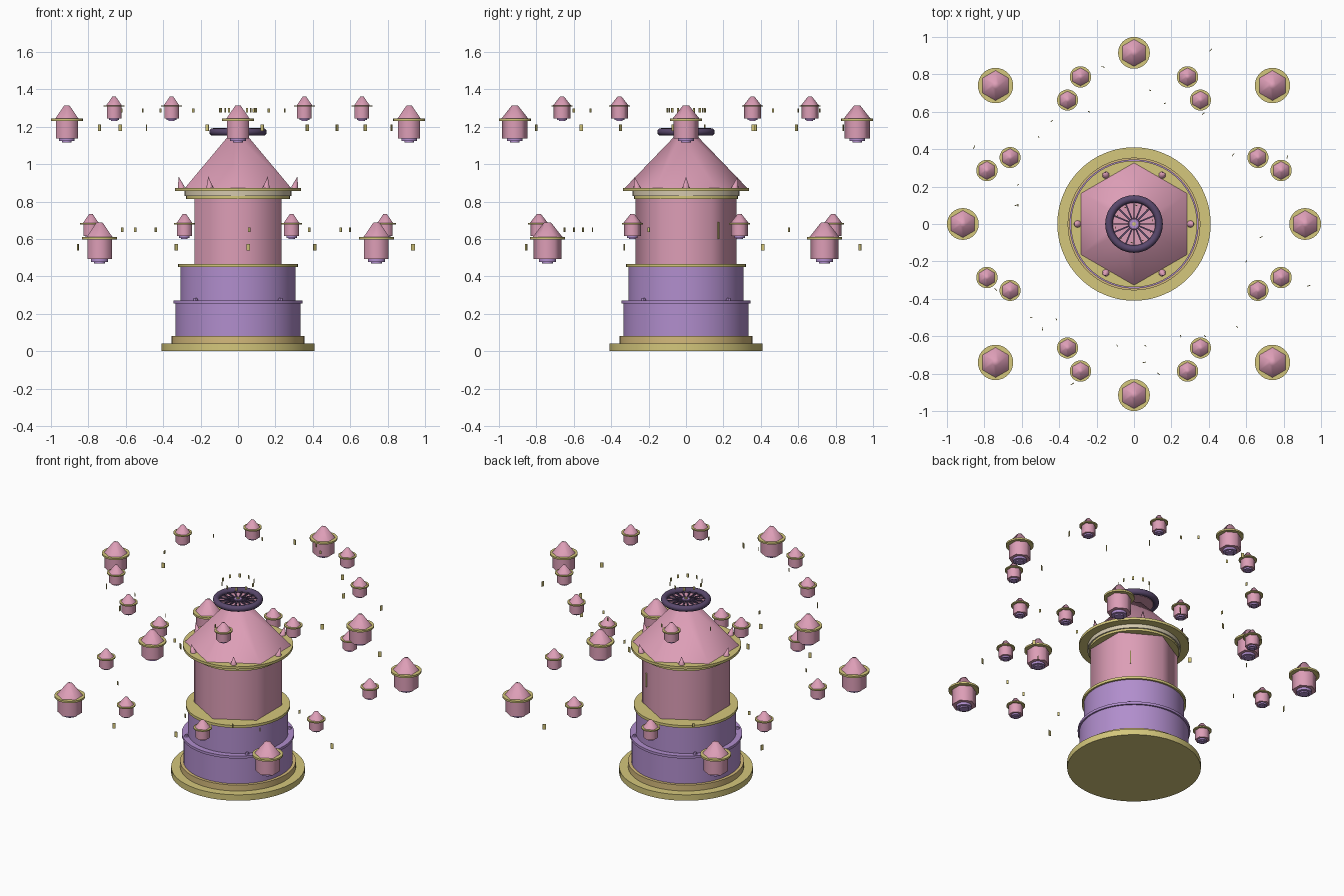
import bpy, math, random
from mathutils import Vector

if "Cube" in bpy.data.objects:
    bpy.data.objects.remove(bpy.data.objects["Cube"])

random.seed(4)


def material(name, rgb):
    m = bpy.data.materials.new(name)
    m.diffuse_color = (*rgb, 1)
    m.use_nodes = True
    m.node_tree.nodes["Principled BSDF"].inputs["Base Color"].default_value = m.diffuse_color
    return m


PINK = material("pink", (0.72, 0.34, 0.47))
PURPLE = material("purple", (0.44, 0.27, 0.61))
GOLD = material("gold", (0.66, 0.57, 0.20))
TAN = material("tan", (0.66, 0.49, 0.20))
CREAM = material("cream", (0.66, 0.58, 0.42))
DARK = material("dark violet", (0.10, 0.065, 0.15))


def finish(name, mat, angle=40):
    ob = bpy.context.object
    ob.name = name
    ob.data.materials.append(mat)
    bpy.ops.object.shade_smooth_by_angle(angle=math.radians(angle))
    return ob


def drum(name, mat, r1, r2, z0, z1, x=0, y=0, sides=48):
    """Upright drum or frustum; six-sided ones point along y."""
    bpy.ops.mesh.primitive_cone_add(vertices=sides, radius1=r1, radius2=r2, depth=z1 - z0,
                                    location=(x, y, (z0 + z1) / 2))
    return finish(name, mat, 65 if sides == 6 else 40)


def plate(name, mat, x, y, z, size, turn):
    bpy.ops.mesh.primitive_cube_add(size=1, location=(x, y, z), rotation=(0, 0, turn))
    ob = bpy.context.object
    ob.scale = size
    ob.name = name
    ob.data.materials.append(mat)


# Stepped base and round lower storeys
drum("base_plinth", GOLD, 0.41, 0.41, 0.0, 0.04, sides=64)
drum("base_step", TAN, 0.355, 0.355, 0.04, 0.08, sides=64)
drum("lower_storey", PURPLE, 0.335, 0.335, 0.08, 0.255, sides=64)
drum("storey_ledge", PURPLE, 0.345, 0.345, 0.255, 0.272, sides=64)
drum("upper_storey", PURPLE, 0.308, 0.308, 0.272, 0.45, sides=64)
drum("storey_collar", GOLD, 0.32, 0.32, 0.45, 0.467, sides=64)

# Small studs on the ledge
for i in range(4):
    a = math.radians(45 + 90 * i)
    drum("ledge_stud", PURPLE, 0.015, 0.008, 0.27, 0.285,
         0.322 * math.cos(a), 0.322 * math.sin(a), 8)

# Six-sided tower body, cornice and roof
drum("tower_body", PINK, 0.27, 0.27, 0.46, 0.83, sides=6)
drum("cornice_lower", GOLD, 0.277, 0.277, 0.815, 0.83)
drum("cornice_band", CREAM, 0.285, 0.285, 0.83, 0.856)
drum("roof_rim", GOLD, 0.338, 0.338, 0.856, 0.873, sides=64)
drum("tower_roof", PINK, 0.33, 0.065, 0.87, 1.145, sides=6)

# Leaning spikes around the roof rim
for i in range(6):
    a = math.radians(60 * i)
    out = Vector((math.cos(a), math.sin(a), 0))
    bpy.ops.mesh.primitive_cone_add(vertices=8, radius1=0.02, radius2=0, depth=0.065,
                                    location=out * 0.31 + Vector((0, 0, 0.902)))
    spike = finish("roof_spike", PINK, 60)
    spike.rotation_euler = Vector((out.x * 0.25, out.y * 0.25, 1)).to_track_quat('Z', 'Y').to_euler()

# Spoked wheel on top
drum("wheel_post", PINK, 0.05, 0.03, 1.14, 1.165, sides=16)
drum("wheel_disc", PINK, 0.118, 0.118, 1.156, 1.162)
bpy.ops.mesh.primitive_torus_add(major_radius=0.134, minor_radius=0.02, major_segments=48,
                                 minor_segments=12, location=(0, 0, 1.172))
finish("wheel_rim", DARK, 60)
for i in range(16):
    a = 2 * math.pi * i / 16
    plate("wheel_spoke", DARK, 0.07 * math.cos(a), 0.07 * math.sin(a), 1.17,
          (0.1, 0.008, 0.008), a)
drum("wheel_hub", PURPLE, 0.025, 0.025, 1.16, 1.178, sides=16)
drum("wheel_pin", GOLD, 0.01, 0.01, 1.178, 1.184, sides=12)
for i in range(10):
    a = 2 * math.pi * (i + 0.3) / 10
    plate("crown_plate", GOLD, 0.1 * math.cos(a), 0.1 * math.sin(a), 1.287,
          (0.012, 0.004, 0.024), a + 1.2)

# Gold slit on one tower face
plate("tower_slit", GOLD, 0.174, 0.174, 0.645, (0.008, 0.008, 0.09), math.radians(45))


def lantern(x, y, z, s):
    """Floating lantern standing on height z, scaled by s."""
    drum("lantern_foot", PURPLE, 0.026 * s, 0.026 * s, z, z + 0.014 * s, x, y, 24)
    drum("lantern_base", PURPLE, 0.042 * s, 0.042 * s, z + 0.008 * s, z + 0.024 * s, x, y, 24)
    drum("lantern_body", PINK, 0.068 * s, 0.068 * s, z + 0.023 * s, z + 0.12 * s, x, y, 6)
    drum("lantern_rim", GOLD, 0.085 * s, 0.085 * s, z + 0.117 * s, z + 0.128 * s, x, y, 32)
    drum("lantern_roof", PINK, 0.073 * s, 0.017 * s, z + 0.127 * s, z + 0.198 * s, x, y, 6)


# Rings of lanterns: radius, first angle, mirrored half-gap, height, scale
for r, first, gap, z, s in [(0.915, 0, 0, 1.115, 1.0), (1.047, 45, 0, 0.468, 1.11),
                            (0.752, 45, 16.8, 1.23, 0.66), (0.837, 45, 25, 0.6, 0.67)]:
    for quarter in range(4):
        for side in ((-1, 1) if gap else (0,)):
            a = math.radians(first + 90 * quarter + side * gap)
            lantern(r * math.cos(a), r * math.sin(a), z, s)

# Scattered floating plates, grouped by height
plates = {
    (0.555, 0.036): [(0.41, 0.93), (0.935, -0.33), (-0.855, 0.41), (-0.33, -0.855), (0.055, -0.74)],
    (1.195, 0.034): [(0.82, 0.36), (-0.165, 0.84), (0.13, -0.8), (-0.74, -0.35), (0.37, 0.59),
                     (-0.49, -0.56), (0.53, 0.37), (0.68, -0.07), (-0.63, 0.1)],
    (0.648, 0.024): [(-0.44, 0.55), (-0.55, -0.5), (0.06, -0.65), (0.38, -0.6), (0.55, -0.55),
                     (-0.62, 0.21), (0.6, -0.2)],
    (1.287, 0.022): [(-0.51, 0.465), (-0.415, -0.51), (-0.24, 0.6), (0.085, 0.715),
                     (0.165, 0.645), (0.25, -0.6), (-0.09, -0.65), (-0.62, 0.1)],
}
for (z, h), spots in plates.items():
    for x, y in spots:
        plate("floating_plate", GOLD, x, y, z, (0.55 * h, 0.004, h), random.uniform(0, math.pi))
